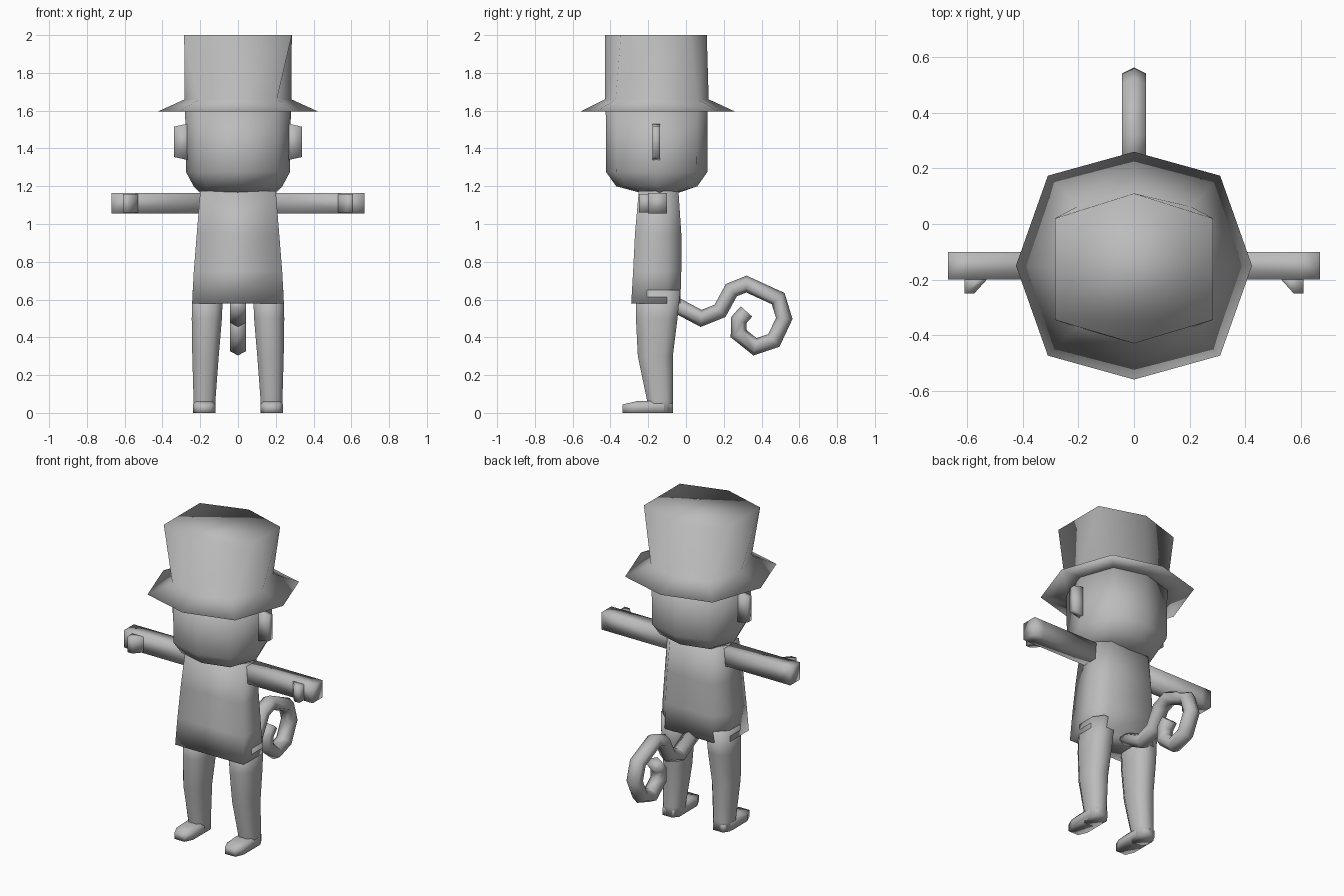
import bpy, bmesh, math
from mathutils import Vector

if "Cube" in bpy.data.objects:
    bpy.data.objects.remove(bpy.data.objects["Cube"])

grey = bpy.data.materials.new("plain_grey")
grey.diffuse_color = (0.5, 0.5, 0.5, 1)
grey.use_nodes = True
grey.node_tree.nodes["Principled BSDF"].inputs["Base Color"].default_value = grey.diffuse_color


def loft(name, rings):
    """Skin a list of equal-sized point rings and cap both ends."""
    bm = bmesh.new()
    vs = [[bm.verts.new(p) for p in r] for r in rings]
    n = len(vs[0])
    for a, b in zip(vs, vs[1:]):
        for i in range(n):
            j = (i + 1) % n
            bm.faces.new((a[i], a[j], b[j], b[i]))
    bm.faces.new(vs[0][::-1])
    bm.faces.new(vs[-1])
    bmesh.ops.recalc_face_normals(bm, faces=bm.faces)
    me = bpy.data.meshes.new(name)
    bm.to_mesh(me)
    bm.free()
    me.shade_smooth()
    me.materials.append(grey)
    ob = bpy.data.objects.new(name, me)
    bpy.context.collection.objects.link(ob)
    return ob


def pair(name, rings):
    """Build a part on the right and its mirror on the left."""
    for side, s in (("right", 1), ("left", -1)):
        loft(f"{side}_{name}", [[(s * x, y, z) for x, y, z in r] for r in rings])


def octagon(z, rx, ry, cy=-0.155, kx=0.73, ky=0.79):
    prof = [(0, -1), (kx, -ky), (1, 0), (kx, ky), (0, 1), (-kx, ky), (-1, 0), (-kx, -ky)]
    return [(x * rx, cy + y * ry, z) for x, y in prof]


def chamfered(z, x0, x1, y0, y1, k=0.25):
    cx, cy = (x1 - x0) * k, (y1 - y0) * k
    return [(x0 + cx, y0, z), (x1 - cx, y0, z), (x1, y0 + cy, z), (x1, y1 - cy, z),
            (x1 - cx, y1, z), (x0 + cx, y1, z), (x0, y1 - cy, z), (x0, y0 + cy, z)]


# Head: straight sides, rounded chin
loft("head", [octagon(1.165, 0.2, 0.1, -0.14), octagon(1.2, 0.235, 0.215),
              octagon(1.275, 0.275, 0.268), octagon(1.6, 0.28, 0.27)])

# Hat: flared brim and a crown whose top becomes six-sided
top = [(0, -0.43, 2), (0.285, -0.345, 2), (0.285, -0.16, 2), (0.285, 0.02, 2), (0, 0.11, 2),
       (-0.285, 0.02, 2), (-0.285, -0.16, 2), (-0.285, -0.345, 2)]
loft("hat", [octagon(1.6, 0.27, 0.26), octagon(1.595, 0.425, 0.41, -0.15),
             octagon(1.66, 0.282, 0.275), top])

# Ears: thin plates tapering outward
pair("ear", [[(x, y, z) for y, z in ((-0.177, b), (-0.138, b), (-0.138, t), (-0.177, t))]
             for x, b, t in ((0.25, 1.335, 1.535), (0.34, 1.355, 1.515))])


# Torso: flat front, rounded back
def torso_ring(z, w, front, back):
    return [(-w, front, z), (w, front, z), (w, -0.1, z), (0.7 * w, back, z),
            (-0.7 * w, back, z), (-w, -0.1, z)]


loft("torso", [torso_ring(0.58, 0.243, -0.29, -0.03), torso_ring(0.75, 0.234, -0.28, -0.025),
               torso_ring(0.95, 0.218, -0.27, -0.025), torso_ring(1.175, 0.2, -0.25, -0.04)])

# Arms and thumbs
pair("arm", [[(x, y, z) for y, z in ((-0.2, 1.055), (-0.1, 1.055), (-0.1, 1.165), (-0.2, 1.165))]
             for x in (0.17, 0.6, 0.67)])
pair("thumb", [[(x, y, z) for x, y in ((0.61, -0.18), (0.61, -0.25), (0.575, -0.25),
                                       (0.53, -0.2), (0.53, -0.18))]
               for z in (1.06, 1.16)])

# Legs and feet
pair("leg", [chamfered(0.0, 0.12, 0.235, -0.2, -0.07), chamfered(0.06, 0.12, 0.235, -0.205, -0.07),
             chamfered(0.3, 0.102, 0.242, -0.255, -0.07),
             chamfered(0.5, 0.085, 0.245, -0.265, -0.045),
             chamfered(0.65, 0.08, 0.24, -0.265, -0.03)])
pair("foot", [chamfered(0.0, 0.12, 0.238, -0.335, -0.07, 0.2),
              chamfered(0.045, 0.12, 0.238, -0.335, -0.07, 0.2),
              chamfered(0.062, 0.135, 0.223, -0.26, -0.09, 0.2)])

# Tail: six-sided tube swept along a spiral in the middle plane
path = [Vector((0, y, z)) for y, z in (
    (-0.07, 0.58), (0.08, 0.50), (0.18, 0.54), (0.24, 0.65), (0.32, 0.682), (0.488, 0.605),
    (0.52, 0.5), (0.465, 0.383), (0.365, 0.35), (0.278, 0.42), (0.28, 0.492), (0.32, 0.537))]
tail = []
for i, p in enumerate(path):
    d_in = (p - path[max(i - 1, 0)]).normalized()
    d_out = (path[min(i + 1, len(path) - 1)] - p).normalized()
    t = (d_in + d_out).normalized()
    nrm = Vector((0, -t.z, t.y))
    end = d_in if d_in.length else d_out
    r = 0.041 / max(t.dot(end), 0.7)
    tail.append([p + nrm * (r * math.cos(a)) + Vector((0.05 * math.sin(a), 0, 0))
                 for a in (k * math.pi / 3 for k in range(6))])
loft("tail", tail)
